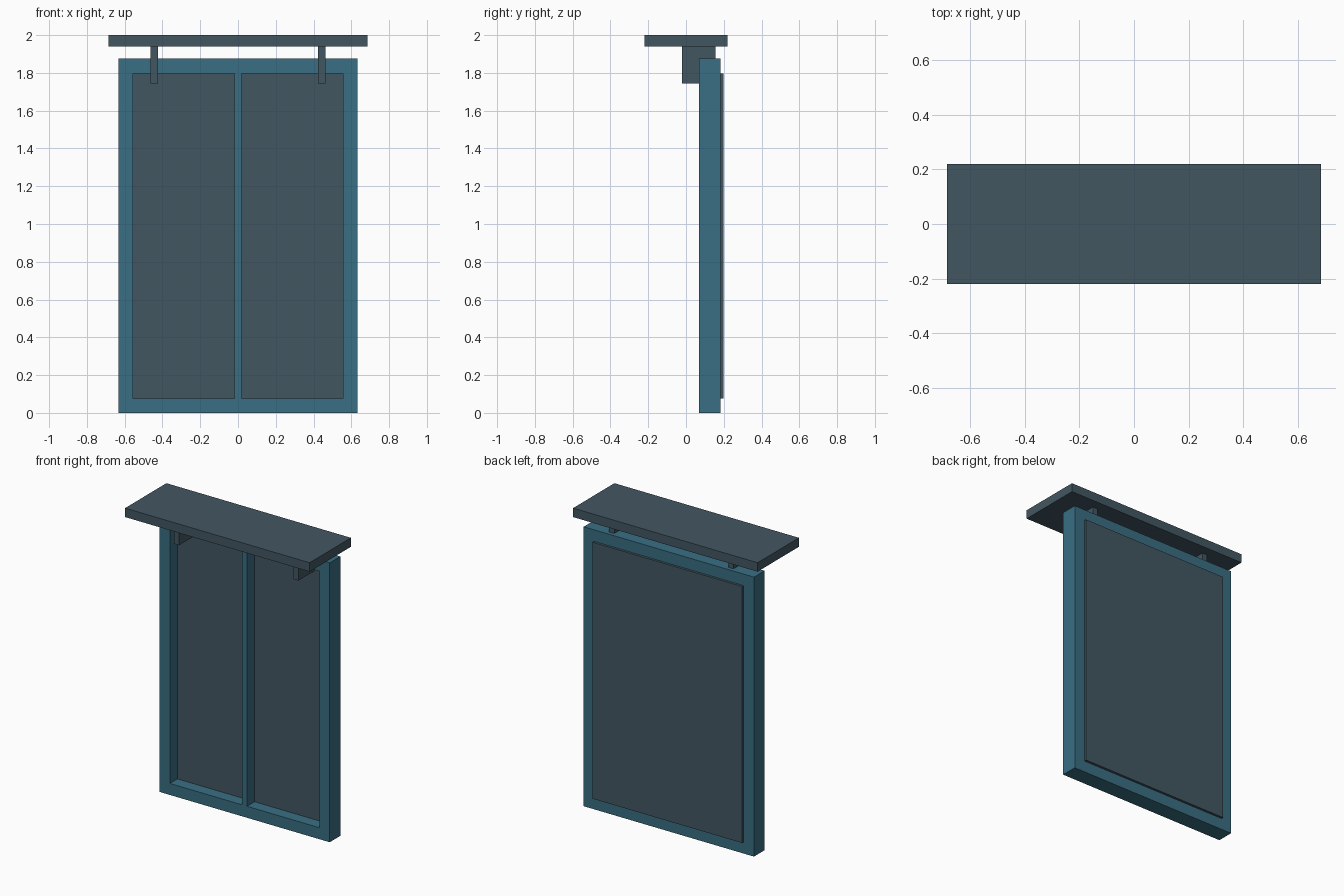
import bpy
import bmesh
from mathutils import Vector

cube = bpy.data.objects.get("Cube")
if cube:
    bpy.data.objects.remove(cube, do_unlink=True)


def make_material(name, rgb):
    mat = bpy.data.materials.new(name)
    mat.use_nodes = True
    color = (*rgb, 1.0)
    mat.diffuse_color = color
    mat.node_tree.nodes["Principled BSDF"].inputs["Base Color"].default_value = color
    return mat


def add_object(name, bm, mat):
    bmesh.ops.recalc_face_normals(bm, faces=bm.faces[:])
    mesh = bpy.data.meshes.new(name)
    bm.to_mesh(mesh)
    bm.free()
    mesh.materials.append(mat)
    obj = bpy.data.objects.new(name, mesh)
    bpy.context.collection.objects.link(obj)
    return obj


def add_box(name, low, high, mat):
    """Box spanning two opposite corners."""
    low, high = Vector(low), Vector(high)
    bm = bmesh.new()
    bmesh.ops.create_cube(bm, size=1)
    bmesh.ops.scale(bm, vec=high - low, verts=bm.verts[:])
    bmesh.ops.translate(bm, vec=(low + high) / 2, verts=bm.verts[:])
    return add_object(name, bm, mat)


def add_frame(name, half_width, height, front, back, border, mat):
    """Upright rectangular ring: four corner loops joined into a closed band."""
    bm = bmesh.new()
    loops = []
    for inset, y in ((0, front), (border, front), (border, back), (0, back)):
        x, bottom, top = half_width - inset, inset, height - inset
        corners = ((-x, bottom), (x, bottom), (x, top), (-x, top))
        loops.append([bm.verts.new((cx, y, cz)) for cx, cz in corners])
    for i, loop in enumerate(loops):
        previous = loops[i - 1]
        for j in range(len(loop)):
            bm.faces.new((previous[j - 1], previous[j], loop[j], loop[j - 1]))
    return add_object(name, bm, mat)


teal = make_material("teal paint", (0.041, 0.157, 0.228))
slate = make_material("slate grey", (0.055, 0.094, 0.121))

# Window frame, centre bar and backing panel
width, height, border = 0.632, 1.875, 0.077
front, back, panel_front = 0.07, 0.182, 0.15
add_frame("window_frame", width, height, front, back, border, teal)
add_box("centre_bar", (-0.018, front, border), (0.018, panel_front, height - border), teal)
add_box("backing_panel", (border - width, panel_front, border),
        (width - border, 0.198, height - border), slate)

# Overhanging shelf and its two brackets
shelf_bottom = 1.94
add_box("top_shelf", (-0.685, -0.219, shelf_bottom), (0.685, 0.219, 2.0), slate)
for side, x in (("left", 0.443), ("right", -0.443)):
    add_box(side + "_bracket", (x - 0.019, -0.02, 1.744),
            (x + 0.019, 0.155, shelf_bottom), slate)
